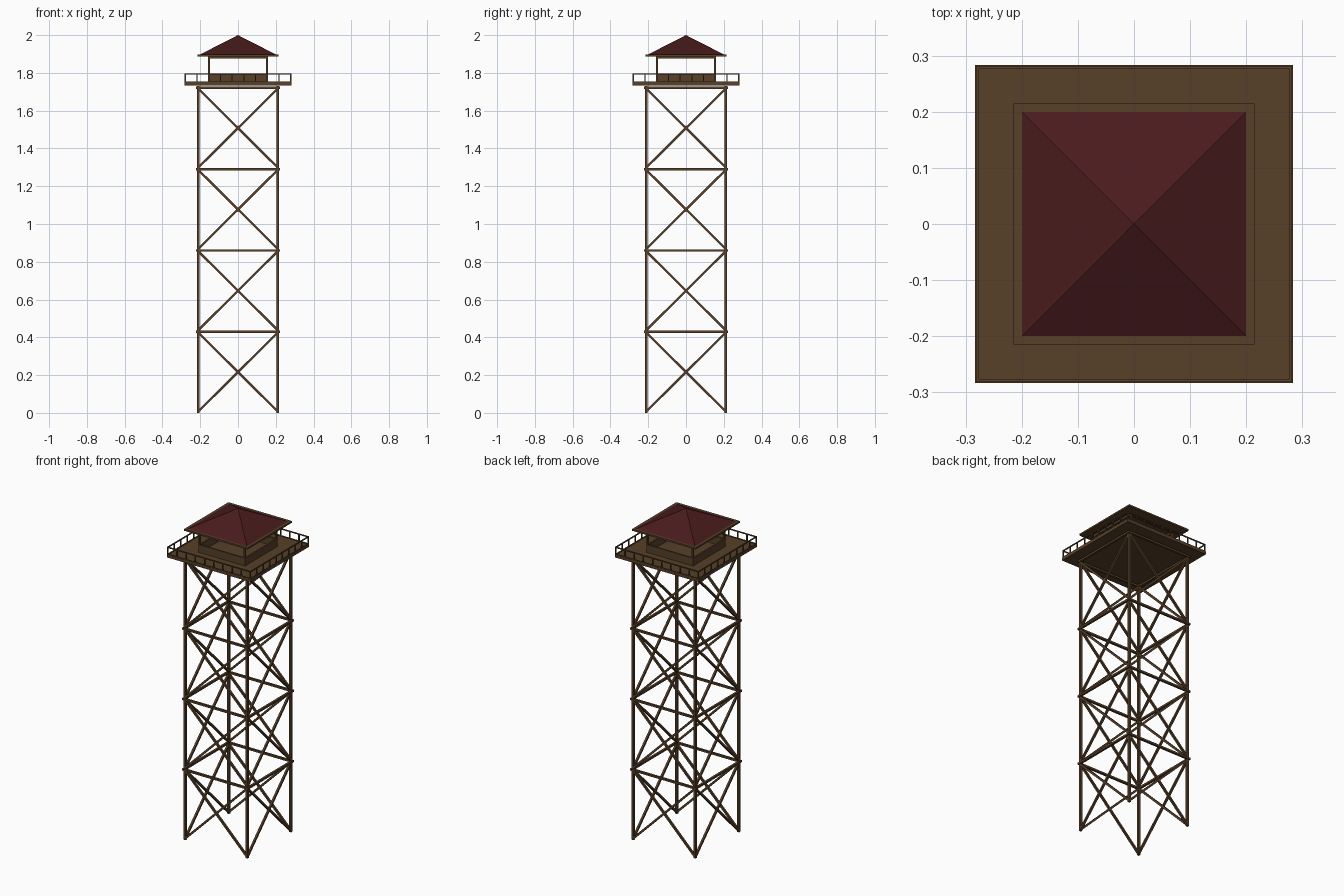
import bpy
from mathutils import Vector

if "Cube" in bpy.data.objects:
    bpy.data.objects.remove(bpy.data.objects["Cube"])


def mat(name, rgb):
    m = bpy.data.materials.new(name)
    m.diffuse_color = (*rgb, 1)
    m.use_nodes = True
    m.node_tree.nodes["Principled BSDF"].inputs["Base Color"].default_value = m.diffuse_color
    return m


WOOD = mat("brown_wood", (0.095, 0.051, 0.022))
ROOF = mat("dark_red_roof", (0.068, 0.011, 0.012))

CUBE = [(x, y, z) for x in (-.5, .5) for y in (-.5, .5) for z in (-.5, .5)]
QUADS = [(0, 1, 3, 2), (4, 6, 7, 5), (0, 4, 5, 1), (2, 3, 7, 6), (0, 2, 6, 4), (1, 5, 7, 3)]


def build(name, boxes, material):
    """One object from a list of transformed boxes (functions of a unit cube corner)."""
    verts, faces = [], []
    for f in boxes:
        n = len(verts)
        verts += [f(Vector(c)) for c in CUBE]
        faces += [tuple(i + n for i in q) for q in QUADS]
    me = bpy.data.meshes.new(name)
    me.from_pydata(verts, [], faces)
    me.materials.append(material)
    ob = bpy.data.objects.new(name, me)
    bpy.context.collection.objects.link(ob)
    return ob


def box(x, y, z0, z1, sx, sy):
    return lambda c: Vector((x + c.x * sx, y + c.y * sy, (z0 + z1) / 2 + c.z * (z1 - z0)))


def beam(a, b, t):
    a, b = Vector(a), Vector(b)
    q = (b - a).to_track_quat('Z', 'Y')
    return lambda c: (a + b) / 2 + q @ Vector((c.x * t, c.y * t, c.z * (b - a).length))


def ring(r, z0, z1, t):
    """Square frame with outer half width r and wall thickness t."""
    k = r - t / 2
    return ([box(0, s * k, z0, z1, 2 * r, t) for s in (-1, 1)] +
            [box(s * k, 0, z0, z1, t, 2 * r - 2 * t) for s in (-1, 1)])


CORNERS = [(x, y) for x in (-1, 1) for y in (-1, 1)]
L, BAY = 0.2095, 0.4305

# corner legs
build("legs", [box(x * L, y * L, 0, 1.73, .013, .013) for x, y in CORNERS], WOOD)

# horizontal girts between bays
girts = []
for i in range(1, 5):
    z = BAY * i - .001
    girts += ring(L + .0125, z - .006, z + .006, .013)
build("girts", girts, WOOD)

# crossed braces on all four sides
braces = []
for i in range(4):
    lo, hi = BAY * i + .008, BAY * (i + 1) - .006
    for s in (-1, 1):
        for d in (-1, 1):
            braces.append(beam((-d * L, s * L, lo), (d * L, s * L, hi), .012))
            braces.append(beam((s * L, -d * L, lo), (s * L, d * L, hi), .012))
build("cross_braces", braces, WOOD)

# platform deck
build("deck", [box(0, 0, 1.733, 1.75, .566, .566)], WOOD)

# railing around the deck
R, N = .279, 9
rail = ring(R + .003, 1.791, 1.797, .006) + ring(R + .003, 1.75, 1.754, .006)
for i in range(N):
    p = -R + 2 * R * i / N
    rail += [box(x, y, 1.75, 1.793, .006, .006) for x, y in ((p, -R), (-p, R), (R, p), (-R, -p))]
build("railing", rail, WOOD)

# cabin: half walls, corner posts, top plate
build("cabin_half_walls", ring(.158, 1.75, 1.797, .01), WOOD)
build("cabin_posts", [box(x * .153, y * .153, 1.75, 1.89, .01, .01) for x, y in CORNERS], WOOD)
build("cabin_top_plate", ring(.159, 1.876, 1.891, .012), WOOD)

# eave board and pyramid roof
build("eaves", [box(0, 0, 1.888, 1.898, .43, .43)], WOOD)
me = bpy.data.meshes.new("roof")
me.from_pydata([(-.2, -.2, 1.898), (.2, -.2, 1.898), (.2, .2, 1.898), (-.2, .2, 1.898), (0, 0, 2)], [],
               [(3, 2, 1, 0)] + [(i, (i + 1) % 4, 4) for i in range(4)])
me.materials.append(ROOF)
bpy.context.collection.objects.link(bpy.data.objects.new("roof", me))
